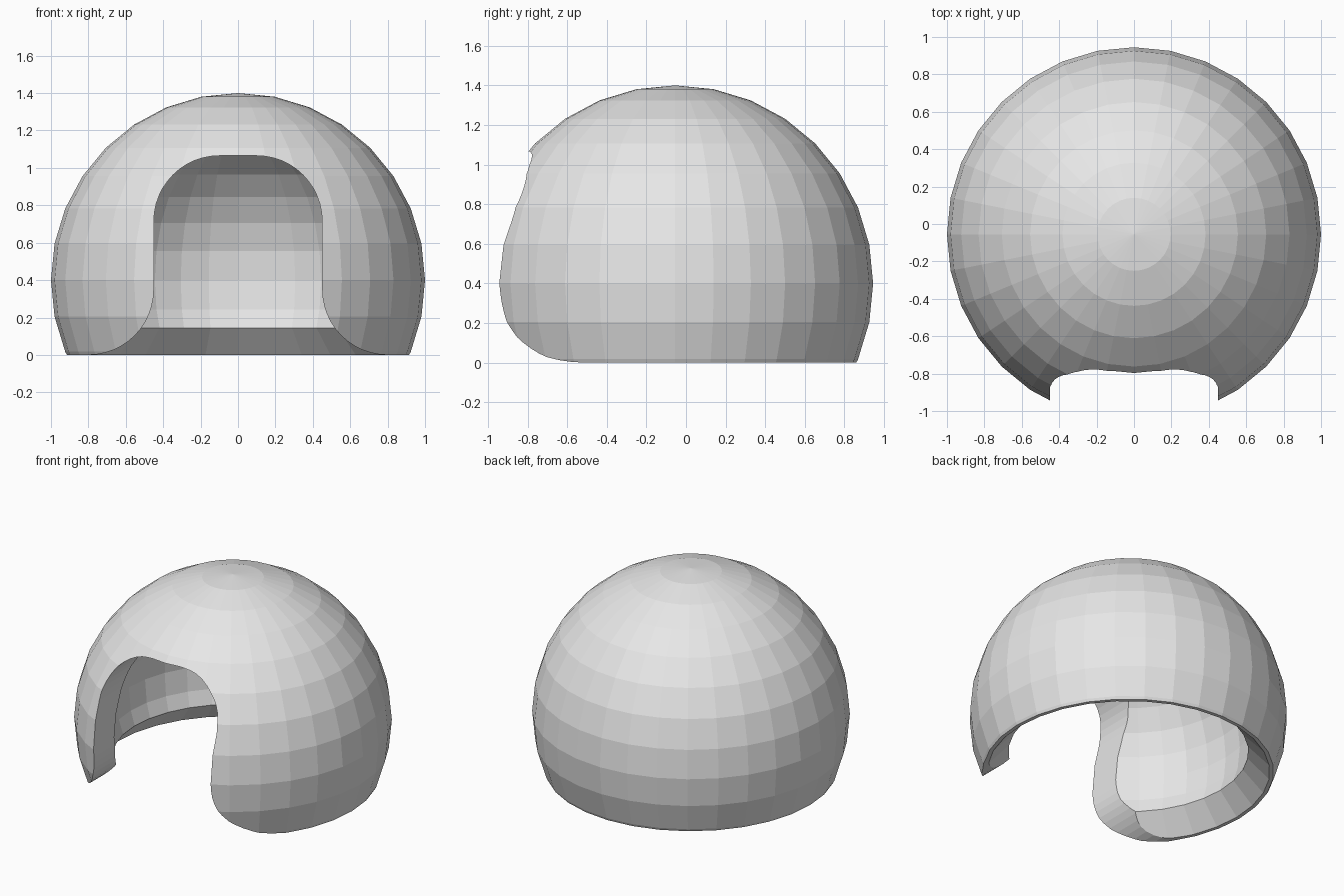
import bpy, bmesh
from math import sin, cos, pi, radians
from mathutils import Vector

if "Cube" in bpy.data.objects:
    bpy.data.objects.remove(bpy.data.objects["Cube"])

CY, CZ = -0.055, 0.4          # dome centre
STEP = radians(11.25)         # 32 sides, 16 rings

plaster = bpy.data.materials.new("light grey")
plaster.diffuse_color = (0.8, 0.8, 0.8, 1)
plaster.use_nodes = True
plaster.node_tree.nodes["Principled BSDF"].inputs["Base Color"].default_value = plaster.diffuse_color


def make_object(name, bm):
    bmesh.ops.recalc_face_normals(bm, faces=bm.faces[:])
    me = bpy.data.meshes.new(name)
    bm.to_mesh(me)
    bm.free()
    ob = bpy.data.objects.new(name, me)
    bpy.context.collection.objects.link(ob)
    me.materials.append(plaster)
    return ob


def arc(cx, cz, r, a0, a1, n):
    angles = [radians(a0 + (a1 - a0) * i / n) for i in range(n + 1)]
    return [(cx + r * cos(a), cz + r * sin(a)) for a in angles]


# Dome shell: outer arc, narrow foot, sloped inner rim, inner arc, lathed round z
outer = [(sin(i * STEP), CZ + cos(i * STEP)) for i in range(11)]
inner = [(0.8 * sin(i * STEP), CZ + 0.8 * cos(i * STEP)) for i in range(10)]
profile = outer + [(0.915, 0), (0.89, 0), (0.755, 0.145)] + inner[::-1]
bm = bmesh.new()
verts = [bm.verts.new((r, CY, z)) for r, z in profile]
edges = [bm.edges.new(pair) for pair in zip(verts, verts[1:])]
bmesh.ops.spin(bm, geom=verts + edges, cent=(0, CY, 0), axis=(0, 0, 1),
               angle=2 * pi, steps=32)
bmesh.ops.remove_doubles(bm, verts=bm.verts[:], dist=0.0005)
dome = make_object("dome_shell", bm)

# Doorway cutter: rounded arch that flares out at the ground
half = [(0.8, -0.1)] + arc(0.8, 0.35, 0.35, 270, 180, 12) + arc(0.1, 0.715, 0.35, 0, 90, 12)
outline = half + [(-x, z) for x, z in reversed(half)]
bm = bmesh.new()
face = bm.faces.new([bm.verts.new((x, -1.3, z)) for x, z in outline])
ext = bmesh.ops.extrude_face_region(bm, geom=[face])
moved = [g for g in ext["geom"] if isinstance(g, bmesh.types.BMVert)]
bmesh.ops.translate(bm, verts=moved, vec=Vector((0, 1.2, 0)))
cutter = make_object("doorway_cutter", bm)
cutter.hide_render = True

# Cut the doorway
mod = dome.modifiers.new("doorway", 'BOOLEAN')
mod.operation = 'DIFFERENCE'
mod.solver = 'EXACT'
mod.object = cutter
bpy.context.view_layer.objects.active = dome
dome.select_set(True)
bpy.ops.object.modifier_apply(modifier=mod.name)
bpy.data.objects.remove(cutter)
